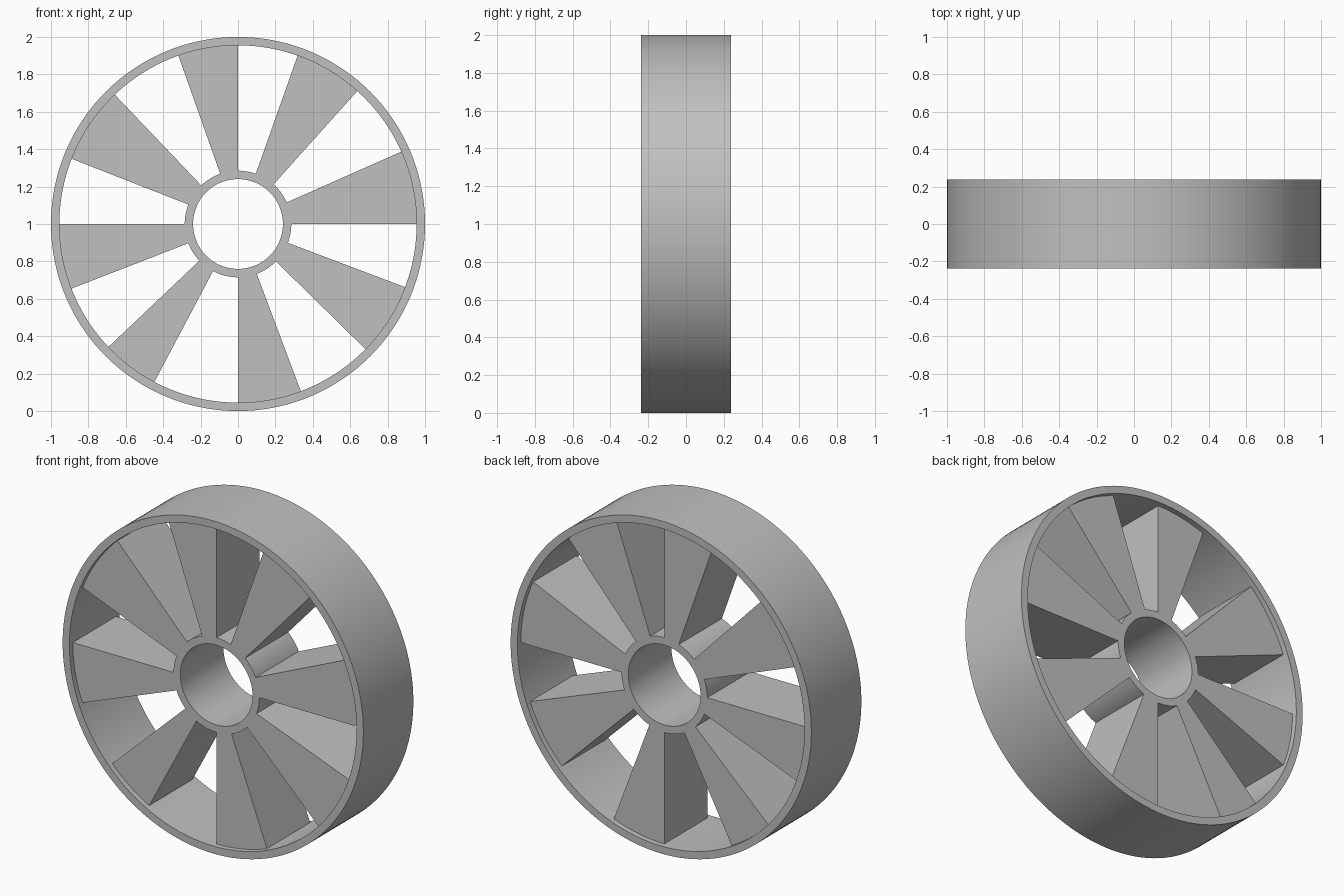
import bpy, bmesh
from math import radians, cos, sin, ceil

if "Cube" in bpy.data.objects:
    bpy.data.objects.remove(bpy.data.objects["Cube"])

CENTRE_Z = 1.0
HUB_IN, HUB_OUT = 0.24, 0.285
RIM_IN, RIM_OUT = 0.955, 1.0
RIM_HALF, CORE_HALF = 0.2375, 0.205

grey = bpy.data.materials.new("plain_grey")
grey.use_nodes = True
COLOUR = (0.53, 0.53, 0.53, 1)
grey.diffuse_color = COLOUR
grey.node_tree.nodes["Principled BSDF"].inputs["Base Color"].default_value = COLOUR


def sector(bm, r_in, r_out, half, start, end):
    """Extrude an annular sector along y; a 360 degree sweep closes on itself."""
    closed = end - start >= 360
    steps = ceil((end - start) / 2.5)
    count = steps if closed else steps + 1
    loops = []
    for i in range(count):
        a = radians(start + (end - start) * i / steps)
        loops.append([bm.verts.new((r * cos(a), y, CENTRE_Z + r * sin(a)))
                      for r, y in ((r_in, -half), (r_out, -half), (r_out, half), (r_in, half))])
    for i in range(steps):
        a, b = loops[i], loops[(i + 1) % count]
        for k in range(4):
            n = (k + 1) % 4
            bm.faces.new((a[k], a[n], b[n], b[k]))
    if not closed:
        bm.faces.new(loops[0])
        bm.faces.new(loops[-1])


def make_part(name, *shape):
    bm = bmesh.new()
    sector(bm, *shape)
    bmesh.ops.recalc_face_normals(bm, faces=bm.faces)
    mesh = bpy.data.meshes.new(name)
    bm.to_mesh(mesh)
    bm.free()
    mesh.materials.append(grey)
    obj = bpy.data.objects.new(name, mesh)
    bpy.context.collection.objects.link(obj)
    bpy.ops.object.select_all(action="DESELECT")
    obj.select_set(True)
    bpy.context.view_layer.objects.active = obj
    bpy.ops.object.shade_smooth_by_angle(angle=radians(30))


# Outer rim and the slightly recessed hub
make_part("rim", RIM_IN, RIM_OUT, RIM_HALF, 0, 360)
make_part("hub", HUB_IN, HUB_OUT, CORE_HALF, 0, 360)

# Wedge spokes, unevenly spaced: start and end angle of each
SPOKES = [(0, 23.9), (48.1, 70.5), (90, 109.5), (133.6, 158.6),
          (180, 201.2), (223.5, 242.1), (270, 290.6), (315.5, 339.3)]
for i, (start, end) in enumerate(SPOKES, 1):
    make_part(f"spoke_{i}", HUB_OUT - 0.01, RIM_IN + 0.01, CORE_HALF, start, end)
